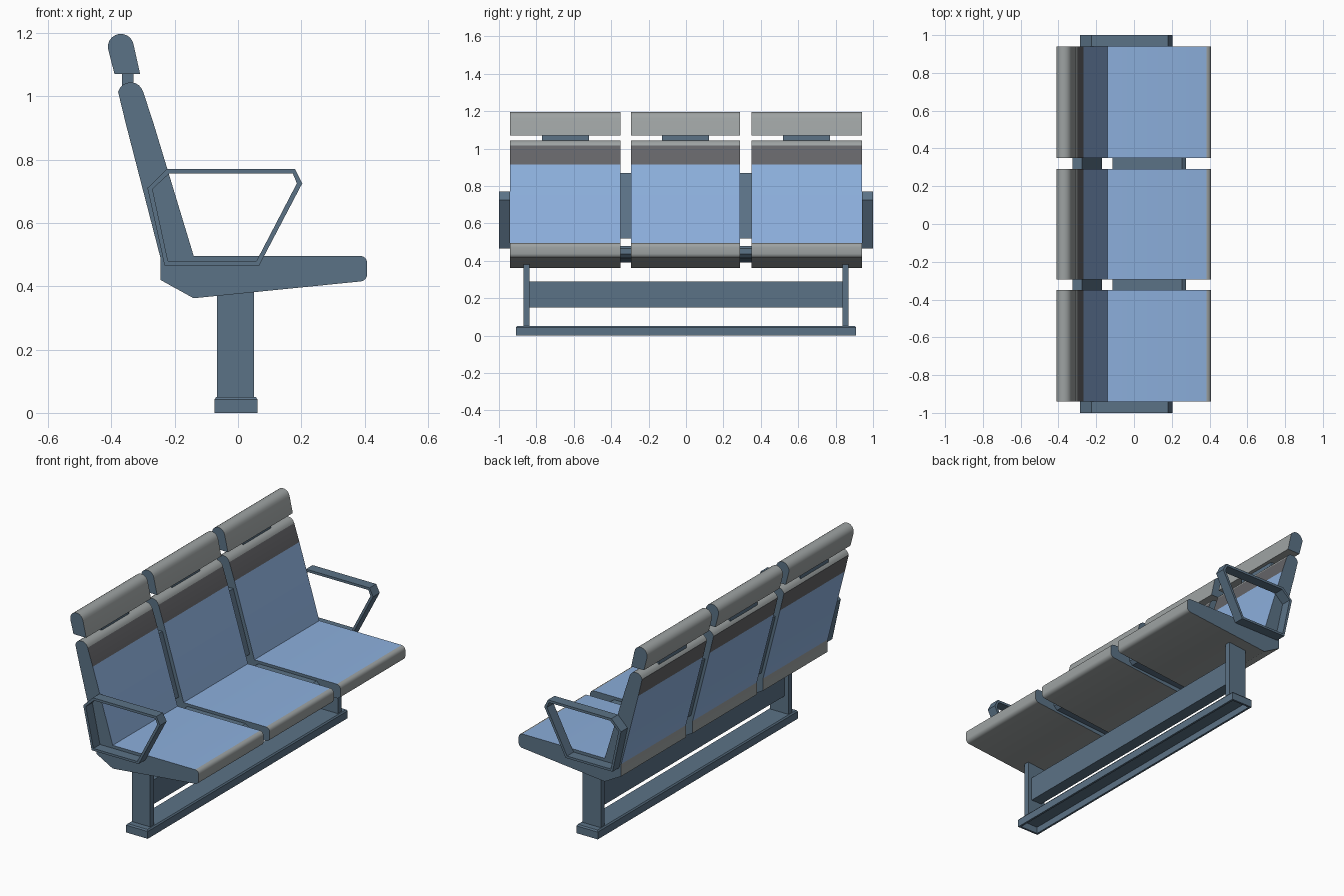
import bpy, bmesh, math

if "Cube" in bpy.data.objects:
    bpy.data.objects.remove(bpy.data.objects["Cube"])


def material(name, rgb):
    m = bpy.data.materials.new(name)
    m.diffuse_color = (*rgb, 1)
    m.use_nodes = True
    m.node_tree.nodes["Principled BSDF"].inputs["Base Color"].default_value = m.diffuse_color
    return m


FRAME, BLUE, GREY, DARK = range(4)
MATS = [material("slate frame", (0.105, 0.170, 0.240)),
        material("light blue fabric", (0.262, 0.429, 0.716)),
        material("grey trim", (0.340, 0.365, 0.365)),
        material("dark grey band", (0.130, 0.130, 0.140))]


def finish(name, bm, smooth=False):
    bmesh.ops.recalc_face_normals(bm, faces=bm.faces)
    me = bpy.data.meshes.new(name)
    bm.to_mesh(me)
    bm.free()
    for m in MATS:
        me.materials.append(m)
    ob = bpy.data.objects.new(name, me)
    bpy.context.collection.objects.link(ob)
    if smooth:
        bpy.ops.object.select_all(action='DESELECT')
        ob.select_set(True)
        bpy.context.view_layer.objects.active = ob
        bpy.ops.object.shade_smooth_by_angle(angle=math.radians(28))
    return ob


def prism(name, pts, y0, y1, colour=lambda i: FRAME, smooth=False):
    """Extrude an xz profile along y; colour(i) paints the face on edge i."""
    bm = bmesh.new()
    a = [bm.verts.new((x, y0, z)) for x, z in pts]
    b = [bm.verts.new((x, y1, z)) for x, z in pts]
    bm.faces.new(a)
    bm.faces.new(b[::-1])
    n = len(pts)
    for i in range(n):
        j = (i + 1) % n
        bm.faces.new((a[i], b[i], b[j], a[j])).material_index = colour(i)
    return finish(name, bm, smooth)


def box(name, x, y, z):
    return prism(name, [(x[0], z[0]), (x[1], z[0]), (x[1], z[1]), (x[0], z[1])], *y)


def arc(cx, cz, r, a0, a1, n):
    return [(cx + r * math.cos(math.radians(a0 + (a1 - a0) * i / n)),
             cz + r * math.sin(math.radians(a0 + (a1 - a0) * i / n))) for i in range(n + 1)]


# seat shell profile: underside, rounded front lip, cushion, backrest, rear
shell = [(-0.245, 0.42), (-0.14, 0.362)]
shell += arc(0.385, 0.438, 0.023, -83, 0, 4) + arc(0.385, 0.473, 0.023, 0, 90, 4)
cushion = len(shell) - 1
shell += [(-0.14, 0.496), (-0.267, 0.915)]
shell += arc(-0.339, 1.003, 0.041, 17, 165, 8)
rear_band = len(shell) - 1
shell += [(-0.354, 0.912), (-0.245, 0.49)]


def shell_colour(i):
    if i in (cushion, cushion + 1, rear_band + 1):
        return BLUE
    if i in (cushion + 2, rear_band):
        return DARK
    return GREY


# headrest profile with a rounded top
head = [(-0.39, 1.07), (-0.309, 1.07)] + arc(-0.370, 1.156, 0.041, 8, 188, 10)

for k, (y0, y1) in enumerate([(-0.94, -0.35), (-0.295, 0.29), (0.35, 0.94)], 1):
    prism(f"seat_{k}", shell, y0, y1, shell_colour, True)
    prism(f"headrest_{k}", head, y0, y1, lambda i: GREY, True)
    mid = (y0 + y1) / 2
    box(f"headrest_neck_{k}", (-0.367, -0.33), (mid - 0.126, mid + 0.126), (1.03, 1.08))

# brackets in the gaps between seats
for k, (y0, y1) in enumerate([(-0.35, -0.295), (0.29, 0.35)], 1):
    prism(f"back_bracket_{k}", [(-0.235, 0.52), (-0.17, 0.52), (-0.275, 0.87), (-0.325, 0.87)], y0, y1)
    prism(f"seat_bracket_{k}", [(-0.115, 0.39), (0.255, 0.415), (0.275, 0.435), (0.275, 0.465),
                                (0.255, 0.48), (-0.115, 0.48)], y0, y1)

# looped armrests at both ends
outer = [(-0.225, 0.77), (0.18, 0.77), (0.203, 0.725), (0.067, 0.466), (-0.232, 0.466), (-0.286, 0.71)]
inner = [(-0.217, 0.756), (0.173, 0.756), (0.186, 0.725), (0.058, 0.479), (-0.221, 0.479), (-0.270, 0.707)]
for side, y0, y1 in (("front", -1.0, -0.94), ("rear", 0.94, 1.0)):
    bm = bmesh.new()
    rings = [[bm.verts.new((x, y, z)) for x, z in p]
             for p, y in ((outer, y0), (outer, y1), (inner, y1), (inner, y0))]
    for r in range(4):
        p, q = rings[r], rings[(r + 1) % 4]
        for i in range(6):
            j = (i + 1) % 6
            bm.faces.new((p[i], p[j], q[j], q[i]))
    finish(f"{side}_armrest", bm)

# legs, cross beam and hollow floor rail
box("front_leg", (-0.066, 0.05), (-0.87, -0.838), (0.045, 0.385))
box("rear_leg", (-0.066, 0.05), (0.838, 0.87), (0.045, 0.385))
box("cross_beam", (-0.042, 0.026), (-0.84, 0.84), (0.15, 0.29))

bm = bmesh.new()
levels = [(0.0, 0.0, 0.0), (0.0, 0.0, 0.042), (0.006, 0.006, 0.05)]
inside = [(0.012, 0.012, 0.038), (0.012, 0.012, 0.0)]


def ring(dx, dy, z):
    xs, ys = (-0.075 + dx, 0.062 - dx), (-0.91 + dy, 0.91 - dy)
    return [bm.verts.new(c) for c in ((xs[0], ys[0], z), (xs[1], ys[0], z),
                                      (xs[1], ys[1], z), (xs[0], ys[1], z))]


out = [ring(*v) for v in levels]
inn = [ring(*v) for v in inside]
for p, q in ((out[0], out[1]), (out[1], out[2]), (inn[0], inn[1]), (inn[1], out[0])):
    for i in range(4):
        j = (i + 1) % 4
        bm.faces.new((p[i], p[j], q[j], q[i]))
bm.faces.new(out[2])
bm.faces.new(inn[0])
finish("floor_rail", bm)
